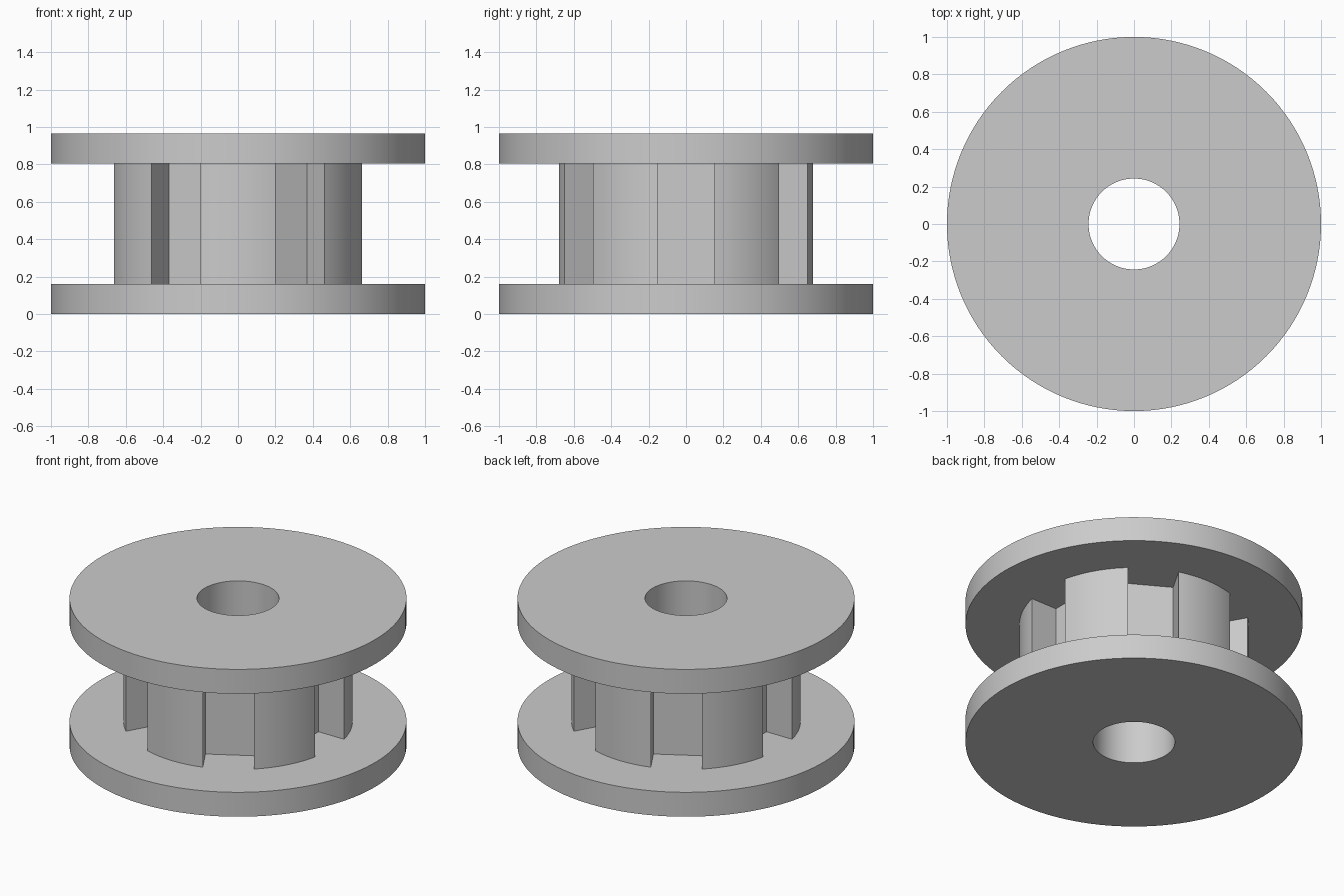
import bpy, bmesh
from math import radians, degrees, sin, cos, asin, tau
from mathutils import Vector, Matrix

cube = bpy.data.objects.get("Cube")
if cube:
    bpy.data.objects.remove(cube, do_unlink=True)

BORE, RIM, HUB = 0.243, 1.0, 0.68
FLANGE_H, HUB_H = 0.16, 0.645
LOBES, SLOT_HALF, SLOT_FLOOR = 6, 0.152, 0.477

grey = bpy.data.materials.new("plain_grey")
grey.use_nodes = True
grey.diffuse_color = (0.6, 0.6, 0.6, 1)
grey.node_tree.nodes["Principled BSDF"].inputs["Base Color"].default_value = (0.6, 0.6, 0.6, 1)


def circle(radius, count=128):
    return [Vector((radius * cos(tau * i / count), radius * sin(tau * i / count)))
            for i in range(count)]


def slotted_outline(arc_steps=14):
    """Round lobes separated by parallel-sided, flat-floored slots."""
    pitch = tau / LOBES
    edge = asin(SLOT_HALF / HUB)
    points = []
    for k in range(LOBES):
        turn = Matrix.Rotation(k * pitch, 2)
        for side in (-1, 1):
            points.append(turn @ Vector((SLOT_FLOOR, side * SLOT_HALF)))
        for i in range(arc_steps + 1):
            a = edge + (pitch - 2 * edge) * i / arc_steps
            points.append(turn @ Vector((HUB * cos(a), HUB * sin(a))))
    return points


def bored_prism(name, outline, base, height):
    """Extrude an outline upward, leaving the central bore open."""
    bm = bmesh.new()
    edges = []
    for loop in (outline, circle(BORE, 96)):
        verts = [bm.verts.new((p.x, p.y, base)) for p in loop]
        edges += [bm.edges.new((v, verts[i - 1])) for i, v in enumerate(verts)]
    bmesh.ops.triangle_fill(bm, edges=edges, use_beauty=True, normal=(0, 0, 1))
    top = bmesh.ops.extrude_face_region(bm, geom=bm.faces[:], use_keep_orig=True)
    bmesh.ops.translate(bm, vec=(0, 0, height),
                        verts=[g for g in top["geom"] if isinstance(g, bmesh.types.BMVert)])
    bmesh.ops.recalc_face_normals(bm, faces=bm.faces[:])
    mesh = bpy.data.meshes.new(name)
    bm.to_mesh(mesh)
    bm.free()
    mesh.materials.append(grey)
    obj = bpy.data.objects.new(name, mesh)
    bpy.context.collection.objects.link(obj)
    bpy.ops.object.select_all(action="DESELECT")
    obj.select_set(True)
    bpy.context.view_layer.objects.active = obj
    bpy.ops.object.shade_smooth_by_angle(angle=radians(25))
    return obj


# Two flanges with the slotted hub between them
bored_prism("lower_flange", circle(RIM), 0, FLANGE_H)
bored_prism("slotted_hub", slotted_outline(), FLANGE_H, HUB_H)
bored_prism("upper_flange", circle(RIM), FLANGE_H + HUB_H, FLANGE_H)
